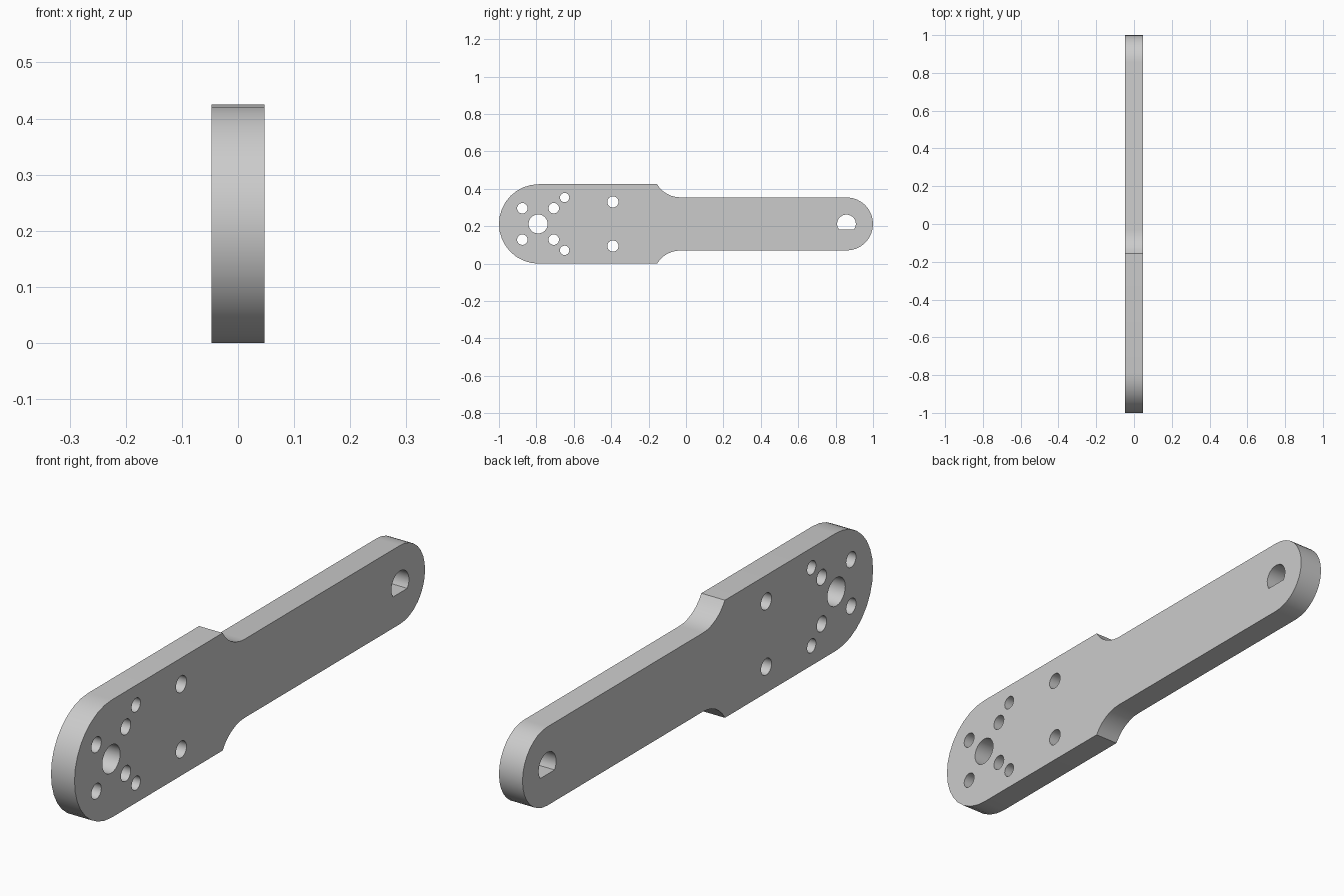
import bpy, bmesh
from math import sin, cos, radians, asin, sqrt, degrees
from mathutils import Vector

cube = bpy.data.objects.get("Cube")
if cube:
    bpy.data.objects.remove(cube, do_unlink=True)

HALF_THICK = 0.047
MID = 0.2123                      # height of the long axis
WIDE, NARROW = 0.2123, 0.142      # half heights of the head and the arm
HEAD_Y, TIP_Y = -1 + WIDE, 1 - NARROW
STEP_Y, ARM_Y = -0.155, -0.03     # shoulder fillet start and end


def arc(cy, cz, r, start, end, n):
    """Points along an arc in the side plane, angles in degrees."""
    angles = [radians(start + (end - start) * i / n) for i in range(n + 1)]
    return [(cy + r * cos(a), cz + r * sin(a)) for a in angles]


def circle(cy, cz, r, n=24):
    return arc(cy, cz, r, 0, 360, n)[:-1]


# Outline: rounded tip, upper fillet, rounded head, lower fillet
run, rise = ARM_Y - STEP_Y, WIDE - NARROW
fillet_r = (run ** 2 + rise ** 2) / (2 * rise)
sweep = degrees(asin(run / fillet_r))
upper = arc(ARM_Y, NARROW + fillet_r, fillet_r, -90, -90 - sweep, 6)
lower = [(y, -z) for y, z in reversed(upper)]
outline = (arc(TIP_Y, 0, NARROW, -90, 90, 16) + upper
           + arc(HEAD_Y, 0, WIDE, 90, 270, 16) + lower)

# Holes: hub bore, mirrored bolt holes and a D-shaped shaft hole
loops = [outline, circle(HEAD_Y - 0.003, 0, 0.051)]
for y, z, r in [(-0.875, 0.084, 0.028), (-0.707, 0.084, 0.028),
                (-0.649, 0.141, 0.025), (-0.391, 0.118, 0.03)]:
    for side in (1, -1):
        loops.append(circle(y, side * z, r))
flat = degrees(asin(0.029 / 0.05))
loops.append(arc(TIP_Y, 0, 0.05, -flat, 180 + flat, 18))

# Fill the flat profile around the holes and extrude it to a plate
bm = bmesh.new()
for loop in loops:
    verts = [bm.verts.new((-HALF_THICK, y, z + MID)) for y, z in loop]
    for a, b in zip(verts, verts[1:] + verts[:1]):
        bm.edges.new((a, b))
bmesh.ops.triangle_fill(bm, edges=bm.edges[:], use_beauty=True, normal=(1, 0, 0))
result = bmesh.ops.extrude_face_region(bm, geom=bm.faces[:], use_keep_orig=True)
moved = [g for g in result["geom"] if isinstance(g, bmesh.types.BMVert)]
bmesh.ops.translate(bm, verts=moved, vec=Vector((2 * HALF_THICK, 0, 0)))
bmesh.ops.recalc_face_normals(bm, faces=bm.faces[:])

mesh = bpy.data.meshes.new("lever_arm")
bm.to_mesh(mesh)
bm.free()
plate = bpy.data.objects.new("lever_arm", mesh)
bpy.context.collection.objects.link(plate)

# Plain grey metal
grey = bpy.data.materials.new("plain_grey")
grey.use_nodes = True
grey.diffuse_color = (0.6, 0.6, 0.6, 1)
grey.node_tree.nodes["Principled BSDF"].inputs["Base Color"].default_value = (0.6, 0.6, 0.6, 1)
mesh.materials.append(grey)

bpy.ops.object.select_all(action='DESELECT')
plate.select_set(True)
bpy.context.view_layer.objects.active = plate
bpy.ops.object.shade_smooth_by_angle(angle=radians(30))
